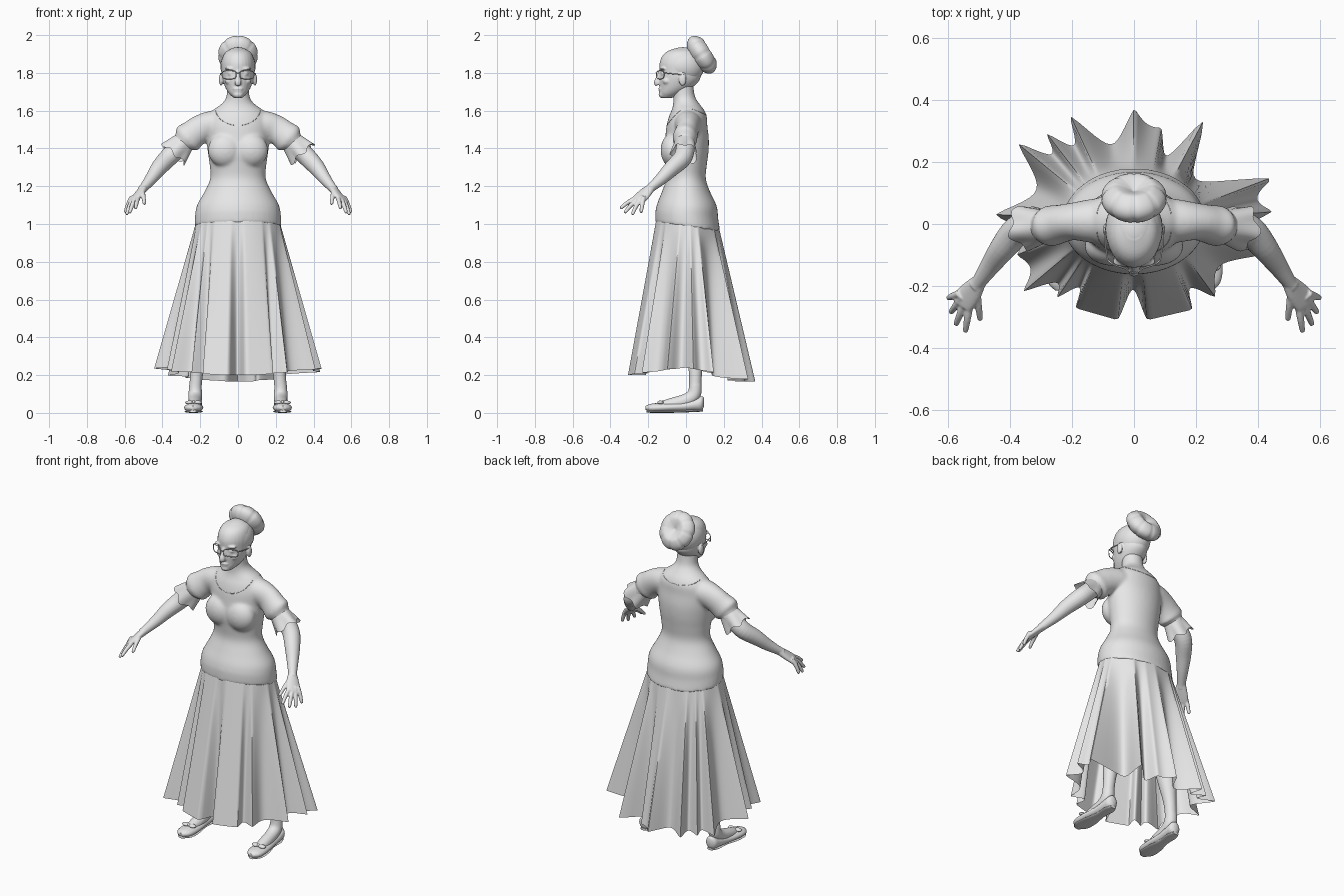
import bpy, bmesh, math
from mathutils import Vector, Matrix
from mathutils.bvhtree import BVHTree

if "Cube" in bpy.data.objects:
    bpy.data.objects.remove(bpy.data.objects["Cube"], do_unlink=True)

grey = bpy.data.materials.new("light grey")
grey.use_nodes = True
grey.diffuse_color = (0.8, 0.8, 0.8, 1)
grey.node_tree.nodes["Principled BSDF"].inputs["Base Color"].default_value = (0.8, 0.8, 0.8, 1)


def spline(pts, steps=4):
    """Smooth curve through points of any dimension."""
    out = []
    for i in range(len(pts) - 1):
        a, b, c, d = pts[max(i - 1, 0)], pts[i], pts[i + 1], pts[min(i + 2, len(pts) - 1)]
        for t in (k / steps for k in range(steps)):
            out.append(tuple(.5 * (2 * q + (r - p) * t + (2 * p - 5 * q + 4 * r - s) * t * t
                                   + (3 * q - p - 3 * r + s) * t ** 3) for p, q, r, s in zip(a, b, c, d)))
    return out + [tuple(pts[-1])]


def tube(bm, pts, up=(0, 1, 0), axis=None, n=20):
    """Loft of elliptical rings (x, y, z, side radius, depth radius)."""
    pts = spline(pts)
    rings, last = [], len(pts) - 1
    for i, p in enumerate(pts):
        c = Vector(p[:3])
        t = Vector(axis) if axis else Vector(pts[min(i + 1, last)][:3]) - Vector(pts[max(i - 1, 0)][:3])
        side = t.cross(Vector(up)).normalized()
        deep = side.cross(t).normalized()
        ra, rb = p[3], p[-1]
        rings.append([bm.verts.new(c + side * ra * math.cos(a) + deep * rb * math.sin(a))
                      for a in (math.tau * k / n for k in range(n))])
    for a, b in zip(rings, rings[1:]):
        for k in range(n):
            bm.faces.new((a[k], a[(k + 1) % n], b[(k + 1) % n], b[k]))
    bm.faces.new(rings[0])
    bm.faces.new(rings[-1])


def blob(bm, loc, size):
    m = Matrix.Translation(loc) @ Matrix.Diagonal((*size, 1))
    bmesh.ops.create_uvsphere(bm, u_segments=24, v_segments=16, radius=1, matrix=m)


def finish(name, bm, voxel=0, smooth=0, angle=60, open_surface=False):
    if not open_surface:
        bmesh.ops.recalc_face_normals(bm, faces=bm.faces)
    me = bpy.data.meshes.new(name)
    bm.to_mesh(me)
    bm.free()
    me.materials.append(grey)
    ob = bpy.data.objects.new(name, me)
    bpy.context.collection.objects.link(ob)
    if voxel:
        r = ob.modifiers.new("fuse", "REMESH")
        r.mode, r.voxel_size, r.use_smooth_shade = "VOXEL", voxel, True
        s = ob.modifiers.new("soften", "SMOOTH")
        s.factor, s.iterations = 0.5, smooth
    bpy.ops.object.select_all(action="DESELECT")
    ob.select_set(True)
    bpy.context.view_layer.objects.active = ob
    bpy.ops.object.shade_smooth_by_angle(angle=math.radians(angle))
    return ob


def wire(name, pts, radius, cyclic=False):
    cu = bpy.data.curves.new(name, "CURVE")
    cu.dimensions, cu.bevel_depth, cu.bevel_resolution = "3D", radius, 2
    sp = cu.splines.new("POLY")
    sp.points.add(len(pts) - 1)
    for p, co in zip(sp.points, pts):
        p.co = (*co, 1)
    sp.use_cyclic_u = cyclic
    cu.materials.append(grey)
    bpy.context.collection.objects.link(bpy.data.objects.new(name, cu))


# Bodice: torso, neck, bust and puffed sleeves fused together
bm = bmesh.new()
torso = [(.985, .01, .23, .172), (1.04, .005, .228, .167), (1.1, .003, .217, .158),
         (1.17, 0, .178, .128), (1.24, 0, .147, .105), (1.31, 0, .15, .11),
         (1.38, 0, .16, .119), (1.45, .005, .166, .116), (1.52, .005, .17, .108),
         (1.57, .01, .158, .1), (1.605, .01, .13, .085), (1.635, .002, .088, .07), (1.665, -.008, .065, .06),
         (1.7, -.014, .059, .057), (1.76, -.02, .058, .058)]
tube(bm, [(0, cy, z, rx, ry) for z, cy, rx, ry in torso], axis=(0, 0, 1), n=40)
for v in bm.verts:
    if v.co.z < 1.06:
        v.co.z -= .14 * v.co.y
for s in (1, -1):
    blob(bm, (s * .068, -.072, 1.39), (.092, .063, .09))
    tube(bm, [(s * x, y, z, ra, rb) for x, y, z, ra, rb in
              [(.06, .012, 1.53, .07, .075), (.14, .01, 1.525, .074, .07), (.2, .008, 1.502, .075, .06),
               (.24, 0, 1.474, .077, .062), (.27, -.006, 1.45, .083, .066), (.287, -.006, 1.434, .06, .055),
               (.302, -.006, 1.417, .058, .052)]], n=28)
bodice = finish("bodice", bm, voxel=.007, smooth=18)

# Neckline seam laid on the bodice
tree = BVHTree.FromObject(bodice, bpy.context.evaluated_depsgraph_get())
for name, front, dip in (("front_neckline_seam", -1, .09), ("back_neckline_seam", 1, .035)):
    seam = []
    for k in range(1, 30):
        a = math.pi * k / 30
        hit = tree.ray_cast(Vector((.12 * math.cos(a), front, 1.612 - dip * math.sin(a))), Vector((0, -front, 0)))[0]
        if hit:
            seam.append(hit)
    wire(name, seam, .0015)

# Skirt: hem drawn through pleat tips, (x, y, depth of the fold after it)
tips = [(.45, .04, .12), (.45, .15, .42), (.23, .345, .33), (.09, .31, .06), (0, .375, .3),
        (-.21, .355, .22), (-.285, .295, .2), (-.38, .265, .25), (-.455, .03, .15), (-.38, -.1, .1), (-.36, -.22, .18),
        (-.25, -.24, .2), (-.19, -.27, .0), (-.05, -.31, .32), (.04, -.31, .0), (.19, -.275, .2),
        (.265, -.24, .2), (.42, -.1, .2)]
hem = []
for (x0, y0, d), (x1, y1, _) in zip(tips, tips[1:] + tips[:1]):
    for k in range(12):
        u = k / 12
        f = 1 - d * math.sin(math.pi * u) ** .9
        hem.append(Vector(((x0 + (x1 - x0) * u) * f, (y0 + (y1 - y0) * u) * f, 0)))
n = len(hem)
hem = [(hem[k - 1] + hem[k] * 4 + hem[(k + 1) % n]) / 6 for k in range(n)]
bm = bmesh.new()
rows = 14
grid = []
for r in range(rows + 1):
    t = r / rows
    row = []
    for h in hem:
        a = math.atan2(h.y, h.x)
        top = Vector((.221 * math.cos(a), .008 + .164 * math.sin(a), 1.015 - .024 * math.sin(a)))
        low = h + Vector((0, 0, .24 - .075 * max(0, math.sin(a)) - .04 * max(0, -math.sin(a))))
        row.append(bm.verts.new(top.lerp(low, t)))
    grid.append(row)
for a, b in zip(grid, grid[1:]):
    for k in range(n):
        bm.faces.new((b[k], b[(k + 1) % n], a[(k + 1) % n], a[k]))
finish("skirt", bm, angle=65, open_surface=True)

# Head with face features
bm = bmesh.new()
skull = [(1.668, -.1, .024, .028), (1.69, -.08, .047, .06), (1.72, -.055, .066, .085), (1.76, -.036, .08, .107),
         (1.8, -.03, .086, .109), (1.85, -.028, .088, .112), (1.89, -.025, .079, .1),
         (1.915, -.022, .06, .075), (1.932, -.02, .025, .03)]
tube(bm, [(0, cy, z, rx, ry) for z, cy, rx, ry in skull], axis=(0, 0, 1), n=28)
tube(bm, [(0, -.13, 1.81, .013), (0, -.143, 1.78, .013), (0, -.152, 1.75, .018), (0, -.146, 1.738, .016)], up=(1, 0, 0))
blob(bm, (0, -.135, 1.716), (.028, .012, .006))
blob(bm, (0, -.133, 1.705), (.024, .012, .006))
blob(bm, (0, -.122, 1.685), (.028, .023, .02))
for s in (1, -1):
    blob(bm, (s * .036, -.12, 1.822), (.034, .018, .008))
    blob(bm, (s * .036, -.116, 1.795), (.018, .016, .011))
    blob(bm, (s * .045, -.1, 1.757), (.025, .025, .02))
    blob(bm, (s * .09, -.018, 1.765), (.011, .02, .034))
finish("head", bm, voxel=.005, smooth=4)

# Hair cap and grooved bun
bm = bmesh.new()
blob(bm, (0, -.016, 1.836), (.093, .113, .1))
finish("hair_cap", bm)
bm = bmesh.new()
for v in bmesh.ops.create_uvsphere(bm, u_segments=64, v_segments=32, radius=1)["verts"]:
    rho = math.hypot(v.co.x, v.co.y)
    groove = 1 - .05 * rho * (1 - abs(math.sin(4 * math.atan2(v.co.y, v.co.x)))) ** 3
    v.co.z *= (.4 + .6 * min(1, rho / .6)) * groove
    v.co.x *= groove * .106
    v.co.y *= groove * .113
    v.co.z *= .062
bmesh.ops.transform(bm, verts=bm.verts,
                    matrix=Matrix.Translation((0, .084, 1.896)) @ Matrix.Rotation(math.radians(-58), 4, "X"))
finish("hair_bun", bm)

# Glasses
for s, side in ((1, "left"), (-1, "right")):
    rim = []
    for k in range(24):
        c, w = math.cos(math.tau * k / 24), math.sin(math.tau * k / 24)
        rim.append((s * (.047 + .037 * math.copysign(abs(c) ** .6, c)), -.137 + .02 * c,
                    1.79 + .022 * math.copysign(abs(w) ** .6, w)))
    wire(side + "_glasses_rim", rim, .0025, True)
    wire(side + "_glasses_temple", [(s * .084, -.118, 1.8), (s * .092, -.07, 1.795), (s * .094, -.01, 1.79)], .0025)
wire("glasses_bridge", [(-.011, -.156, 1.797), (0, -.158, 1.8), (.011, -.156, 1.797)], .0025)

for s, side in ((1, "left"), (-1, "right")):
    # Sleeve frill with a wavy edge
    bm = bmesh.new()
    axis = Vector((s * .66, -.05, -.74)).normalized()
    u = axis.cross((0, 1, 0)).normalized()
    w = axis.cross(u)
    rings = []
    for t in (0, .3, .65, 1):
        ring = []
        for k in range(48):
            a = math.tau * k / 48
            rad = .058 + .02 * t + .008 * t * math.sin(5 * a)
            c = Vector((s * .283, -.006, 1.436)) + axis * (t * (.088 + .01 * math.sin(5 * a + 1)))
            ring.append(bm.verts.new(c + u * rad * math.cos(a) + w * rad * .9 * math.sin(a)))
        rings.append(ring)
    for a, b in zip(rings, rings[1:]):
        for k in range(48):
            bm.faces.new((a[k], a[(k + 1) % 48], b[(k + 1) % 48], b[k]))
    finish(side + "_sleeve_frill", bm)

    # Arm, palm and fingers fused together
    bm = bmesh.new()
    tube(bm, [(s * x, y, z, r) for x, y, z, r in
              [(.26, 0, 1.46, .05), (.33, -.005, 1.39, .05), (.375, -.022, 1.345, .049), (.42, -.075, 1.295, .043),
               (.46, -.13, 1.24, .033), (.498, -.185, 1.193, .024), (.51, -.2, 1.18, .024)]])
    tube(bm, [(s * .495, -.18, 1.197, .022, .022), (s * .52, -.215, 1.165, .037, .019),
              (s * .55, -.25, 1.13, .042, .015), (s * .556, -.26, 1.122, .036, .012)], up=(s * .5, -.1, .8))
    for base, tip in (((.53, -.268, 1.135), (.543, -.348, 1.083)), ((.548, -.262, 1.125), (.574, -.325, 1.06)),
                      ((.562, -.248, 1.12), (.59, -.285, 1.05)), ((.572, -.228, 1.122), (.598, -.238, 1.06)),
                      ((.505, -.225, 1.17), (.495, -.31, 1.105))):
        a, b = Vector(base), Vector(tip)
        pts = [a.lerp(b, t) + Vector((0, 0, lift)) for t, lift in ((-.4, 0), (0, .002), (.5, .005), (.93, 0), (1, 0))]
        tube(bm, [(s * p.x, p.y, p.z, r) for p, r in zip(pts, (.011, .0125, .0115, .009, .005))], n=10)
    finish(side + "_arm", bm, voxel=.004, smooth=3)

    # Leg and foot
    bm = bmesh.new()
    tube(bm, [(s * x, y, z, r) for x, y, z, r in
              [(.11, .01, .98, .085), (.15, .02, .7, .075), (.175, .025, .52, .055), (.195, .045, .38, .055),
               (.218, .05, .22, .036), (.226, .048, .12, .033)]])
    tube(bm, [(s * .226, .05, .15, .033), (s * .226, .042, .095, .037), (s * .227, .0, .066, .036),
              (s * .23, -.07, .045, .036), (s * .233, -.14, .03, .03)], up=(1, 0, 0))
    finish(side + "_leg", bm, voxel=.007, smooth=4)

    # Shoe: low upper, sole and bow
    bm = bmesh.new()
    shape = [(.094, .056, .016, .026), (.08, .05, .034, .038), (.04, .042, .038, .032), (-.02, .033, .04, .026),
             (-.09, .029, .048, .024), (-.15, .027, .05, .025), (-.19, .026, .04, .021), (-.214, .026, .016, .01)]
    tube(bm, [(s * (.229 - y * .04), y, z, rx, rz) for y, z, rx, rz in shape], up=(0, 0, 1), axis=(0, -1, 0))
    finish(side + "_shoe", bm)
    bm = bmesh.new()
    sole = [(.09, .014, .02), (.05, .012, .034), (-.02, .009, .03), (-.1, .007, .046), (-.17, .007, .046), (-.21, .009, .018)]
    tube(bm, [(s * (.229 - y * .04), y, z, rx, .007) for y, z, rx in sole], up=(0, 0, 1), axis=(0, -1, 0))
    finish(side + "_sole", bm)
    bm = bmesh.new()
    for k in (-1, 1):
        blob(bm, (s * .235 + k * .022, -.135, .055), (.023, .016, .01))
    blob(bm, (s * .235, -.137, .056), (.009, .01, .01))
    finish(side + "_shoe_bow", bm)
